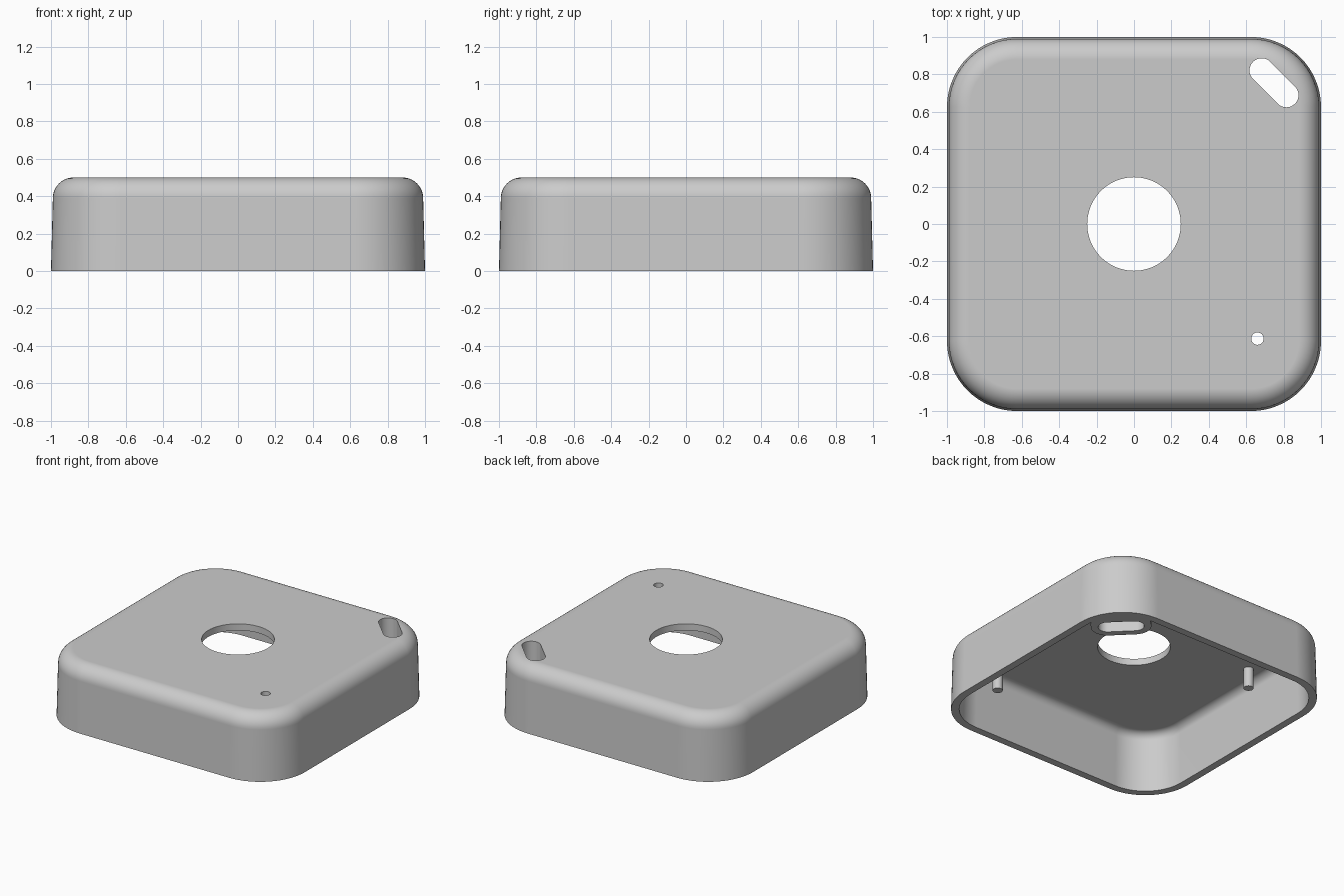
import bpy, bmesh, math
from mathutils import Vector

if "Cube" in bpy.data.objects:
    bpy.data.objects.remove(bpy.data.objects["Cube"])

grey = bpy.data.materials.new("light grey")
grey.diffuse_color = (0.6, 0.6, 0.6, 1)
grey.use_nodes = True
grey.node_tree.nodes["Principled BSDF"].inputs["Base Color"].default_value = grey.diffuse_color


def loft(name, rings):
    """Solid from a stack of equal-length rings of 3D points, capped at both ends."""
    bm = bmesh.new()
    loops = [[bm.verts.new(p) for p in ring] for ring in rings]
    n = len(loops[0])
    for a, b in zip(loops, loops[1:]):
        for i in range(n):
            j = (i + 1) % n
            bm.faces.new((a[i], a[j], b[j], b[i]))
    bm.faces.new(loops[0][::-1])
    bm.faces.new(loops[-1])
    bmesh.ops.recalc_face_normals(bm, faces=bm.faces)
    mesh = bpy.data.meshes.new(name)
    bm.to_mesh(mesh)
    bm.free()
    mesh.materials.append(grey)
    ob = bpy.data.objects.new(name, mesh)
    bpy.context.collection.objects.link(ob)
    return ob


def rounded_square(half, r, z, steps=16):
    pts = []
    for k in range(4):
        q = k * math.pi / 2
        sx, sy = [(1, 1), (-1, 1), (-1, -1), (1, -1)][k]
        for i in range(steps + 1):
            a = q + math.pi / 2 * i / steps
            pts.append((sx * (half - r) + r * math.cos(a),
                        sy * (half - r) + r * math.sin(a), z))
    return pts


def tray_solid(name, half, corner, z0, top, fillet, steps=10):
    """Slightly drafted rounded block with a filleted top edge."""
    draft = 0.01
    rings = [rounded_square(half, corner, z0)]
    for i in range(steps + 1):
        a = math.pi / 2 * i / steps
        inset = draft + fillet * (1 - math.cos(a))
        rings.append(rounded_square(half - inset, corner - inset,
                                    top - fillet + fillet * math.sin(a)))
    return loft(name, rings)


def cylinder(name, x, y, r, z0, z1, n=32):
    ring = [(x + r * math.cos(2 * math.pi * i / n),
             y + r * math.sin(2 * math.pi * i / n)) for i in range(n)]
    return loft(name, [[(px, py, z) for px, py in ring] for z in (z0, z1)])


def stadium(name, r, z0, z1, outward=0.0, n=16):
    """Slot shape lying across the back right corner."""
    centre = Vector((0.7485, 0.755))
    along = Vector((-1, 1)).normalized()
    out = Vector((1, 1)).normalized()
    pts = []
    for side, start in ((1, -math.pi / 2), (-1, math.pi / 2)):
        for i in range(n + 1):
            a = start + math.pi * i / n
            u = side * 0.0935 + r * math.cos(a)
            v = r * math.sin(a)
            if v > 1e-6:
                v += outward
            pts.append(centre + along * u + out * v)
    return loft(name, [[(p.x, p.y, z) for p in pts] for z in (z0, z1)])


def cut(target, cutter):
    mod = target.modifiers.new("cut", 'BOOLEAN')
    mod.operation = 'DIFFERENCE'
    mod.solver = 'EXACT'
    mod.object = cutter
    bpy.context.view_layer.objects.active = target
    bpy.ops.object.modifier_apply(modifier=mod.name)
    bpy.data.objects.remove(cutter)


# Hollow cover: outer block minus a cavity that leaves a slotted boss in one corner
cover = tray_solid("cover", 1.0, 0.375, 0.0, 0.5, 0.11)
cavity = tray_solid("cavity", 0.945, 0.32, -0.02, 0.45, 0.06)
cut(cavity, stadium("boss", 0.115, -0.1, 0.6, outward=0.03))
cut(cover, cavity)

# Openings through the top
cut(cover, stadium("slot", 0.065, -0.1, 0.7))
cut(cover, cylinder("centre_hole", 0, 0, 0.25, 0.3, 0.7, 96))
cut(cover, cylinder("small_hole", 0.66, -0.613, 0.033, 0.3, 0.7))

# Two pins hanging from the ceiling
pins = [cylinder("pin_left", -0.80, 0.27, 0.035, 0.30, 0.46),
        cylinder("pin_front", 0.50, -0.86, 0.035, 0.30, 0.46)]

# Smooth shading with crisp edges
for ob in [cover] + pins:
    bpy.ops.object.select_all(action='DESELECT')
    ob.select_set(True)
    bpy.context.view_layer.objects.active = ob
    bpy.ops.object.shade_smooth_by_angle(angle=math.radians(30))
    wn = ob.modifiers.new("even_shading", 'WEIGHTED_NORMAL')
    wn.keep_sharp = True
